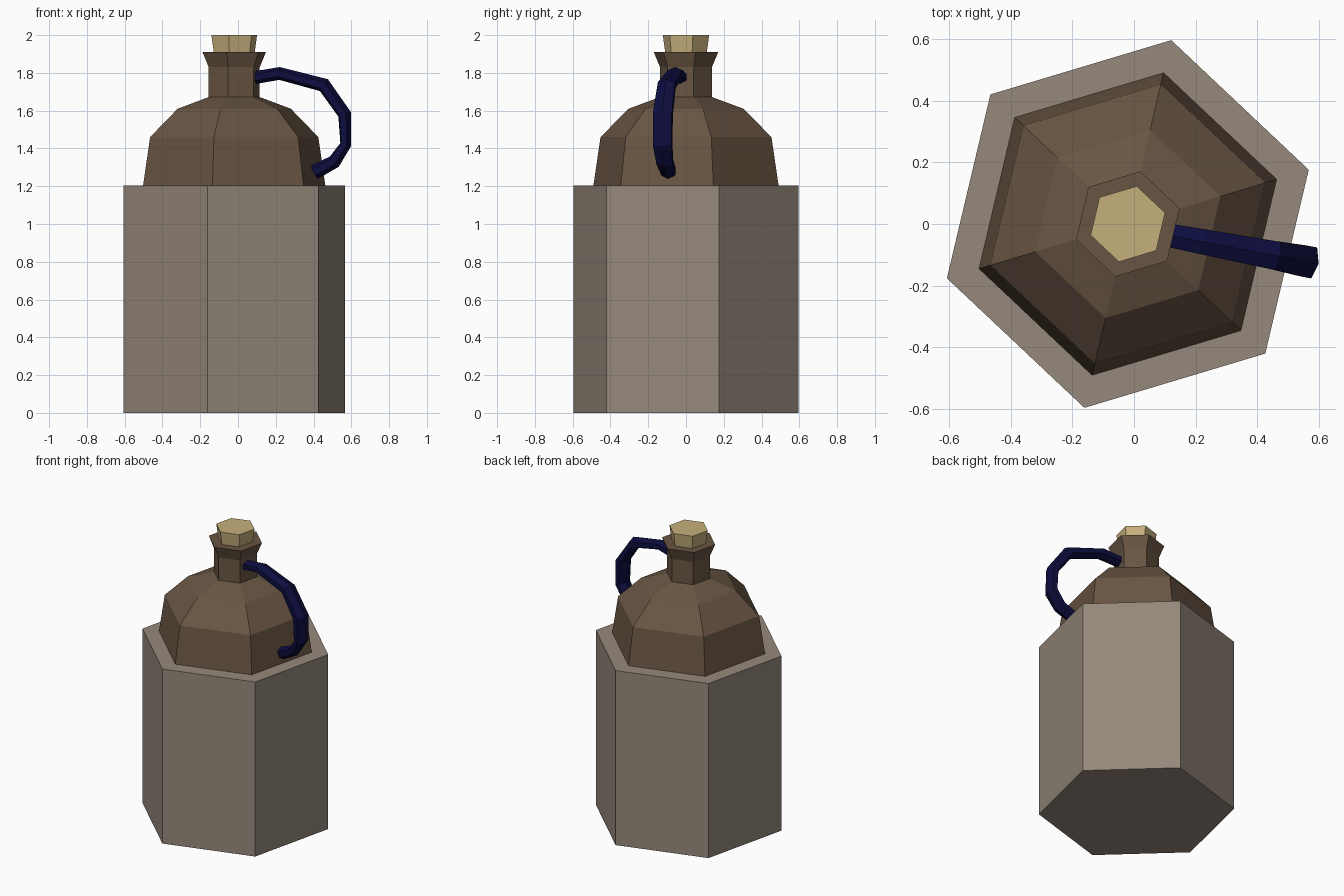
import bpy, bmesh, math
from mathutils import Vector

if "Cube" in bpy.data.objects:
    bpy.data.objects.remove(bpy.data.objects["Cube"])

CENTRE_X = -0.02
TURN = math.radians(16.7)


def material(name, rgb):
    m = bpy.data.materials.new(name)
    m.diffuse_color = (*rgb, 1.0)
    m.use_nodes = True
    m.node_tree.nodes["Principled BSDF"].inputs["Base Color"].default_value = m.diffuse_color
    return m


def loft(name, rings, mat):
    """Skin a list of equal-length point rings and cap both ends."""
    bm = bmesh.new()
    loops = [[bm.verts.new(p) for p in ring] for ring in rings]
    n = len(loops[0])
    for a, b in zip(loops, loops[1:]):
        for i in range(n):
            j = (i + 1) % n
            bm.faces.new((a[i], a[j], b[j], b[i]))
    bm.faces.new(loops[0][::-1])
    bm.faces.new(loops[-1])
    bmesh.ops.recalc_face_normals(bm, faces=bm.faces)
    mesh = bpy.data.meshes.new(name)
    bm.to_mesh(mesh)
    bm.free()
    mesh.materials.append(mat)
    obj = bpy.data.objects.new(name, mesh)
    bpy.context.collection.objects.link(obj)
    return obj


def hexagon(radius, z):
    return [(CENTRE_X + radius * math.cos(TURN + k * math.pi / 3),
             radius * math.sin(TURN + k * math.pi / 3), z) for k in range(6)]


def turned(name, profile, mat):
    return loft(name, [hexagon(r, z) for r, z in profile], mat)


stone = material("warm grey glaze", (0.30, 0.246, 0.198))
brown = material("brown glaze", (0.14, 0.091, 0.056))
tan = material("cork tan", (0.56, 0.43, 0.20))
navy = material("navy blue", (0.004, 0.004, 0.05))

# Wide lower body
turned("lower_body", [(0.612, 0), (0.612, 1.205)], stone)

# Shoulder, neck and flared lip
turned("shoulder_and_neck", [(0.505, 1.195), (0.465, 1.46), (0.313, 1.61),
                             (0.141, 1.672), (0.141, 1.83), (0.175, 1.91)], brown)

# Stopper
turned("cork", [(0.112, 1.90), (0.126, 2.0)], tan)

# Handle: six-sided tube along an arc; (x, z, half thickness, half width)
path = [(0.09, 1.775, 0.034, 0.037), (0.22, 1.797, 0.034, 0.041),
        (0.455, 1.735, 0.038, 0.046), (0.565, 1.58, 0.036, 0.051),
        (0.57, 1.42, 0.030, 0.050), (0.51, 1.33, 0.036, 0.043),
        (0.405, 1.275, 0.040, 0.037)]
outward = Vector((1, -0.19, 0)).normalized()
side = Vector((0, 0, 1)).cross(outward)
points = [Vector((x, -0.04 - 0.19 * (x - 0.13), z)) for x, z, _, _ in path]
rings = []
for i, p in enumerate(points):
    before = (p - points[max(i - 1, 0)]).normalized()
    after = (points[min(i + 1, len(points) - 1)] - p).normalized()
    normal = side.cross((before + after).normalized())
    t, w = path[i][2:]
    rings.append([p + normal * t * math.cos(k * math.pi / 3)
                  + side * w * math.sin(k * math.pi / 3) / math.cos(math.pi / 6)
                  for k in range(6)])
loft("handle", rings, navy)
